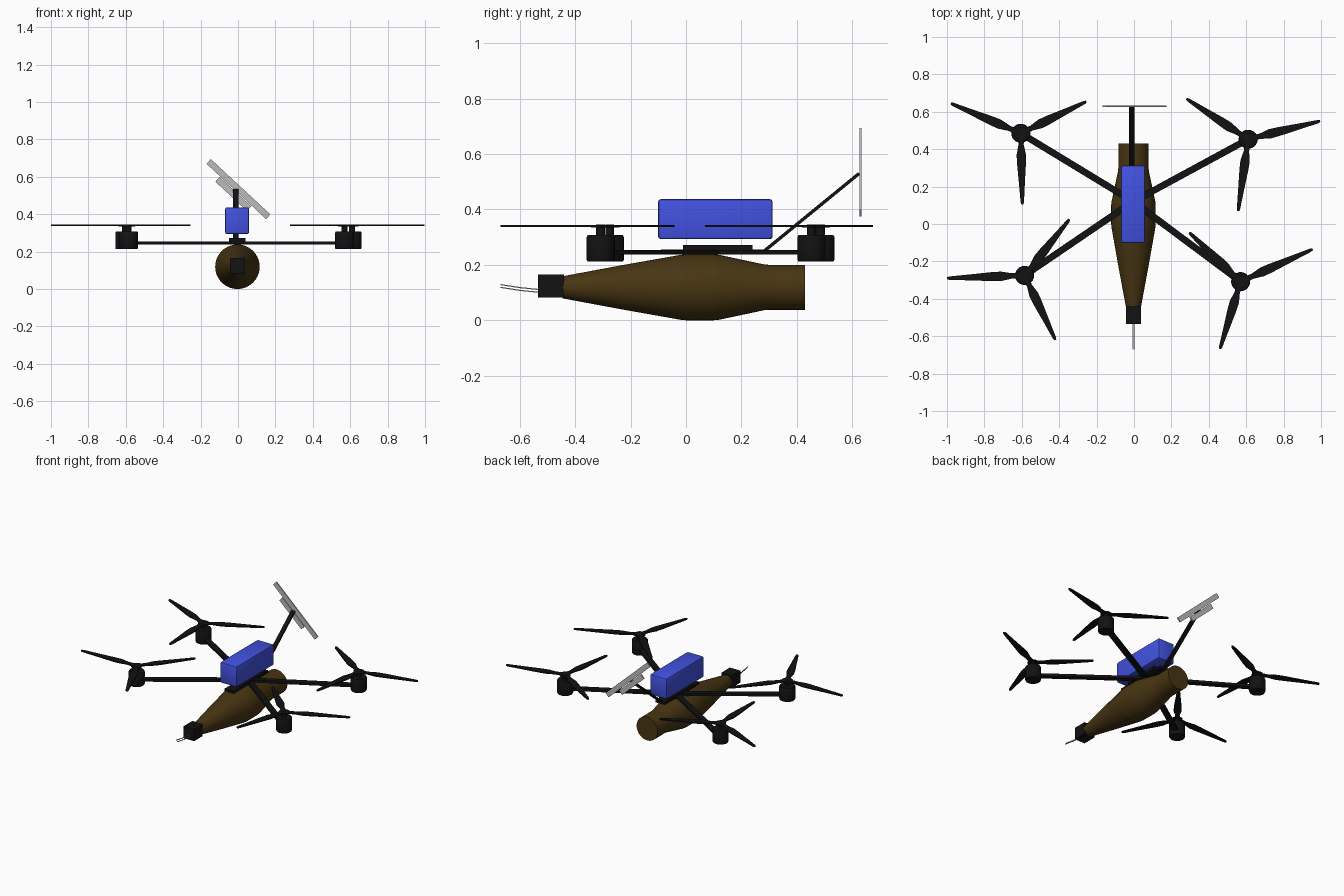
import bpy, bmesh, math
from mathutils import Vector, Matrix

cube = bpy.data.objects.get("Cube")
if cube:
    bpy.data.objects.remove(cube)


def material(name, rgb):
    m = bpy.data.materials.new(name)
    m.use_nodes = True
    m.diffuse_color = (*rgb, 1)
    m.node_tree.nodes["Principled BSDF"].inputs["Base Color"].default_value = (*rgb, 1)
    return m


BLACK = material("matte black", (0.006, 0.006, 0.006))
BROWN = material("olive brown", (0.065, 0.036, 0.006))
BLUE = material("battery blue", (0.054, 0.084, 0.75))
SILVER = material("silver grey", (0.5, 0.5, 0.5))


def finish(name, bm, mat, smooth=True):
    bmesh.ops.recalc_face_normals(bm, faces=bm.faces)
    mesh = bpy.data.meshes.new(name)
    bm.to_mesh(mesh)
    bm.free()
    mesh.materials.append(mat)
    ob = bpy.data.objects.new(name, mesh)
    bpy.context.collection.objects.link(ob)
    if smooth:
        bpy.ops.object.select_all(action='DESELECT')
        ob.select_set(True)
        bpy.context.view_layer.objects.active = ob
        bpy.ops.object.shade_smooth_by_angle(angle=math.radians(35))
    return ob


def box(name, center, size, mat, rot=None, bevel=0):
    bm = bmesh.new()
    bmesh.ops.create_cube(bm, size=1)
    bmesh.ops.scale(bm, vec=size, verts=bm.verts)
    if bevel:
        bmesh.ops.bevel(bm, geom=bm.edges[:], offset=bevel, segments=2,
                        profile=0.5, affect='EDGES')
    if rot:
        bmesh.ops.transform(bm, matrix=rot, verts=bm.verts)
    bmesh.ops.translate(bm, vec=center, verts=bm.verts)
    return finish(name, bm, mat, bool(bevel))


def beam(name, a, b, width, thick, mat):
    """Flat bar from a to b; width is measured sideways, thick upwards."""
    a, b = Vector(a), Vector(b)
    d = (b - a).normalized()
    side = d.cross(Vector((0, 0, 1))).normalized()
    rot = Matrix((d, side, side.cross(d))).transposed().to_4x4()
    return box(name, (a + b) / 2, ((b - a).length, width, thick), mat, rot)


def lathe(name, profile, center, axis, mat, sides=32):
    """Closed solid of revolution from (position, radius) pairs."""
    bm = bmesh.new()
    rings = []
    for t, r in profile:
        ring = []
        for i in range(sides):
            a = math.tau * i / sides
            u, v = r * math.cos(a), r * math.sin(a)
            p = (u, t, v) if axis == 'Y' else (u, v, t)
            ring.append(bm.verts.new(Vector(center) + Vector(p)))
        rings.append(ring)
    for lo, hi in zip(rings, rings[1:]):
        for i in range(sides):
            j = (i + 1) % sides
            bm.faces.new((lo[i], lo[j], hi[j], hi[i]))
    bm.faces.new(rings[0])
    bm.faces.new(rings[-1])
    return finish(name, bm, mat)


def blade(name, hub, tip, z):
    """Thin propeller blade with a narrow root, broad shoulder and tapered tip."""
    d = Vector((tip[0] - hub[0], tip[1] - hub[1], 0))
    side = Vector((-d.y, d.x, 0)).normalized()
    base = Vector((hub[0], hub[1], z))
    outline = [(0.05, 0.017), (0.16, 0.014), (0.3, 0.025), (0.42, 0.024),
               (0.7, 0.016), (0.97, 0.009), (1, 0.005)]
    pts = [base + d * t + side * w for t, w in outline]
    pts += [base + d * t - side * w for t, w in reversed(outline)]
    bm = bmesh.new()
    face = bm.faces.new([bm.verts.new(p) for p in pts])
    up = bmesh.ops.extrude_face_region(bm, geom=[face])["geom"]
    bmesh.ops.translate(bm, vec=(0, 0, 0.008),
                        verts=[v for v in up if isinstance(v, bmesh.types.BMVert)])
    return finish(name, bm, BLACK, False)


# Hull slung under the frame
lathe("hull", [(-0.445, 0.04), (-0.23, 0.08), (-0.02, 0.117), (0.0, 0.119), (0.1, 0.119),
               (0.12, 0.117), (0.28, 0.083), (0.3, 0.081), (0.43, 0.081)],
      (-0.003, 0, 0.119), 'Y', BROWN, 40)
box("nose_block", (-0.003, -0.487, 0.123), (0.08, 0.095, 0.083), BLACK)
for x, z in ((-0.005, 0.115), (0.002, 0.105)):
    beam("nose_wire_inner", (x, -0.53, z - 0.004), (x, -0.6, z + 0.003), 0.004, 0.004, SILVER)
    beam("nose_wire_outer", (x, -0.6, z + 0.003), (x, -0.67, z + 0.014), 0.004, 0.004, SILVER)

# Frame plates and battery
box("lower_plate", (-0.005, 0.1, 0.248), (0.07, 0.38, 0.016), BLACK)
box("upper_plate", (-0.005, 0.115, 0.261), (0.088, 0.25, 0.022), BLACK)
box("battery", (-0.005, 0.106, 0.365), (0.128, 0.414, 0.144), BLUE, bevel=0.01)

# Rotors: hub position followed by its three blade tips
rotors = {
    "back_right": [(-0.605, 0.485), (-0.98, 0.645), (-0.255, 0.655), (-0.597, 0.105)],
    "back_left": [(0.61, 0.453), (0.28, 0.67), (0.995, 0.55), (0.557, 0.07)],
    "front_right": [(-0.585, -0.275), (-0.345, 0.025), (-1.0, -0.29), (-0.42, -0.62)],
    "front_left": [(0.57, -0.308), (0.295, -0.045), (0.955, -0.135), (0.46, -0.668)],
}
for name, (hub, *tips) in rotors.items():
    center = (*hub, 0)
    beam(name + "_arm", (*hub, 0.246), (-0.004, 0.12, 0.246), 0.036, 0.017, BLACK)
    lathe(name + "_motor", [(0.213, 0.048), (0.22, 0.051), (0.3, 0.051), (0.307, 0.047)],
          center, 'Z', BLACK, 24)
    lathe(name + "_shaft", [(0.3, 0.016), (0.345, 0.016)], center, 'Z', BLACK, 16)
    lathe(name + "_hub", [(0.335, 0.035), (0.344, 0.035)], center, 'Z', BLACK, 24)
    for tip in tips:
        blade(name + "_blade", hub, tip, 0.336)

# Tilted antenna on a mast at the rear
beam("antenna_mast", (-0.012, 0.28, 0.248), (-0.012, 0.625, 0.53), 0.027, 0.012, BLACK)
start, along = Vector((-0.157, 0.63, 0.682)), Vector((0.733, 0, -0.68))
across = Vector((-0.68, 0, -0.733))
for name, t0, t1, off in (("antenna_long_bar", 0, 0.435, 0),
                          ("antenna_short_bar", 0.10, 0.33, 0.038)):
    p = start + across * off
    beam(name, p + along * t0, p + along * t1, 0.008, 0.034, SILVER)
